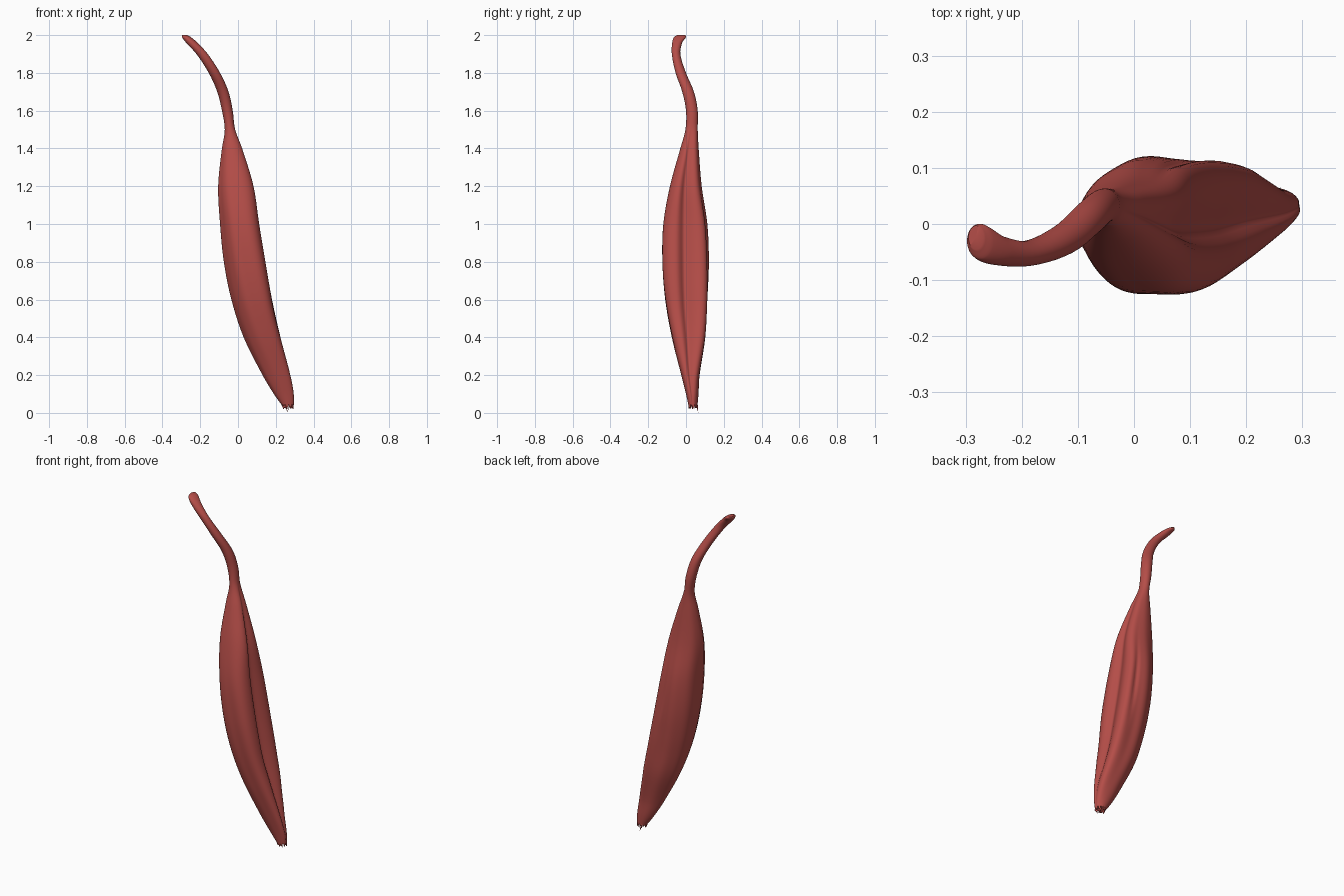
import bpy, bmesh, math, random
from mathutils import Vector

random.seed(4)
default = bpy.data.objects.get("Cube")
if default:
    bpy.data.objects.remove(default, do_unlink=True)

# Single flesh-red colour
red = bpy.data.materials.new("muscle red")
red.use_nodes = True
colour = (0.46, 0.075, 0.065, 1)
red.diffuse_color = colour
shader = next(n for n in red.node_tree.nodes if n.type == "BSDF_PRINCIPLED")
shader.inputs["Base Color"].default_value = colour
shader.inputs["Roughness"].default_value = 0.6

SEGMENTS = 90
STEPS = 5

# Horizontal sections: height, x from, x to, y from, y to
SECTIONS = [
    (.03, .24, .295, .015, .06),
    (.1, .19, .295, 0, .066),
    (.2, .13, .277, -.025, .072),
    (.4, .03, .225, -.075, .102),
    (.6, -.035, .18, -.11, .113),
    (.8, -.075, .145, -.125, .121),
    (1, -.095, .112, -.12, .113),
    (1.2, -.105, .082, -.085, .083),
    (1.4, -.085, .022, -.03, .067),
    (1.5, -.07, -.015, -.003, .062),
    (1.6, -.085, -.028, 0, .062),
    (1.7, -.11, -.05, -.02, .042),
    (1.8, -.155, -.095, -.055, 0),
    (1.9, -.22, -.16, -.075, -.03),
    (1.96, -.275, -.215, -.073, -.02),
    (1.99, -.297, -.25, -.063, 0),
    (2, -.295, -.268, -.045, -.003),
]


def spline(a, b, c, d, t):
    """Smooth section between b and c, allowing for uneven heights."""
    def slope(p, q, i):
        return (q[i] - p[i]) / max(q[0] - p[0], 1e-6)
    h = c[0] - b[0]
    out = [b[0] + h * t]
    for i in range(1, len(b)):
        m, n = slope(a, c, i) * h, slope(b, d, i) * h
        out.append((2*t**3 - 3*t*t + 1) * b[i] + (t**3 - 2*t*t + t) * m
                   + (3*t*t - 2*t**3) * c[i] + (t**3 - t*t) * n)
    return out


def bump(angle, centre, before, after):
    """Smooth rise around an angle, with its own width on each side."""
    turn = angle - math.radians(centre)
    d = math.degrees(math.atan2(math.sin(turn), math.cos(turn)))
    return math.exp(-(d / (before if d < 0 else after)) ** 2)


def radius(angle, z):
    """Two full lobes, a channel steep on its front side, and soft furrows."""
    belly = max(0, math.sin(math.pi * min(max(z / 1.52, 0), 1))) ** .6
    cleft = math.exp(-((z - .9) / .22) ** 2)
    lobe = .22 + .12 * math.exp(-((z - .5) / .2) ** 2)
    foot = max(0, 1 - z / .25)
    return 1 + belly * (.2 * bump(angle, -42, 26, 24)
                        + lobe * bump(angle, 43, 22, 22)
                        - .3 * bump(angle, -6, 9, 26)
                        - .1 * cleft * bump(angle, 60, 6, 6)
                        - .05 * bump(angle, 205, 14, 14)
                        + .015 * math.sin(7 * angle + 3 * z)
                        ) - .2 * foot * bump(angle, 45, 30, 30)


def outline(z, x0, x1, y0, y1):
    """Lobed outline fitted between the section's limits."""
    angles = [math.tau * s / SEGMENTS for s in range(SEGMENTS)]
    xs = [radius(a, z) * math.cos(a) for a in angles]
    ys = [radius(a, z) * math.sin(a) for a in angles]

    def fit(values, low, high):
        least, most = min(values), max(values)
        return [low + (v - least) / (most - least) * (high - low) for v in values]
    return zip(fit(xs, x0, x1), fit(ys, y0, y1))


def finish(name, bm):
    bmesh.ops.recalc_face_normals(bm, faces=bm.faces)
    mesh = bpy.data.meshes.new(name)
    bm.to_mesh(mesh)
    bm.free()
    mesh.materials.append(red)
    obj = bpy.data.objects.new(name, mesh)
    bpy.context.collection.objects.link(obj)
    bpy.ops.object.select_all(action="DESELECT")
    obj.select_set(True)
    bpy.context.view_layer.objects.active = obj
    bpy.ops.object.shade_smooth_by_angle(angle=math.radians(50))


# Belly and upper tendon lofted as one continuous skin
rows = []
last = len(SECTIONS) - 1
for i in range(last):
    four = [SECTIONS[min(max(i + k, 0), last)] for k in (-1, 0, 1, 2)]
    rows += [spline(*four, s / STEPS) for s in range(STEPS)]
rows.append(SECTIONS[-1])

bm = bmesh.new()
rings = []
for index, row in enumerate(rows):
    # the frayed lower rim is uneven
    fray = .02 if index == 0 else 0
    rings.append([bm.verts.new((x, y, row[0] + random.uniform(-.6, 1) * fray))
                  for x, y in outline(*row)])
for low, high in zip(rings, rings[1:]):
    for s in range(SEGMENTS):
        n = (s + 1) % SEGMENTS
        bm.faces.new((low[s], low[n], high[n], high[s]))
for ring, lift in ((rings[0], .03), (rings[-1], 0)):
    middle = sum((v.co for v in ring), Vector()) / SEGMENTS
    hub = bm.verts.new(middle + Vector((0, 0, lift)))
    for s in range(SEGMENTS):
        bm.faces.new((ring[s], ring[(s + 1) % SEGMENTS], hub))
finish("muscle_belly_and_tendon", bm)

# Torn fibres hanging from the lower end
bm = bmesh.new()
for top, tip in (((.25, .03, .07), (.27, .035, .012)),
                 ((.245, .05, .08), (.262, .065, 0)),
                 ((.275, .025, .08), (.293, .02, .025))):
    top, tip = Vector(top), Vector(tip)
    base = [bm.verts.new(top + Vector((math.cos(a), math.sin(a), 0)) * .01)
            for a in (math.tau * k / 5 for k in range(5))]
    end = bm.verts.new(tip)
    for k in range(5):
        bm.faces.new((base[k], base[(k + 1) % 5], end))
    bm.faces.new(base)
finish("torn_fibres", bm)
